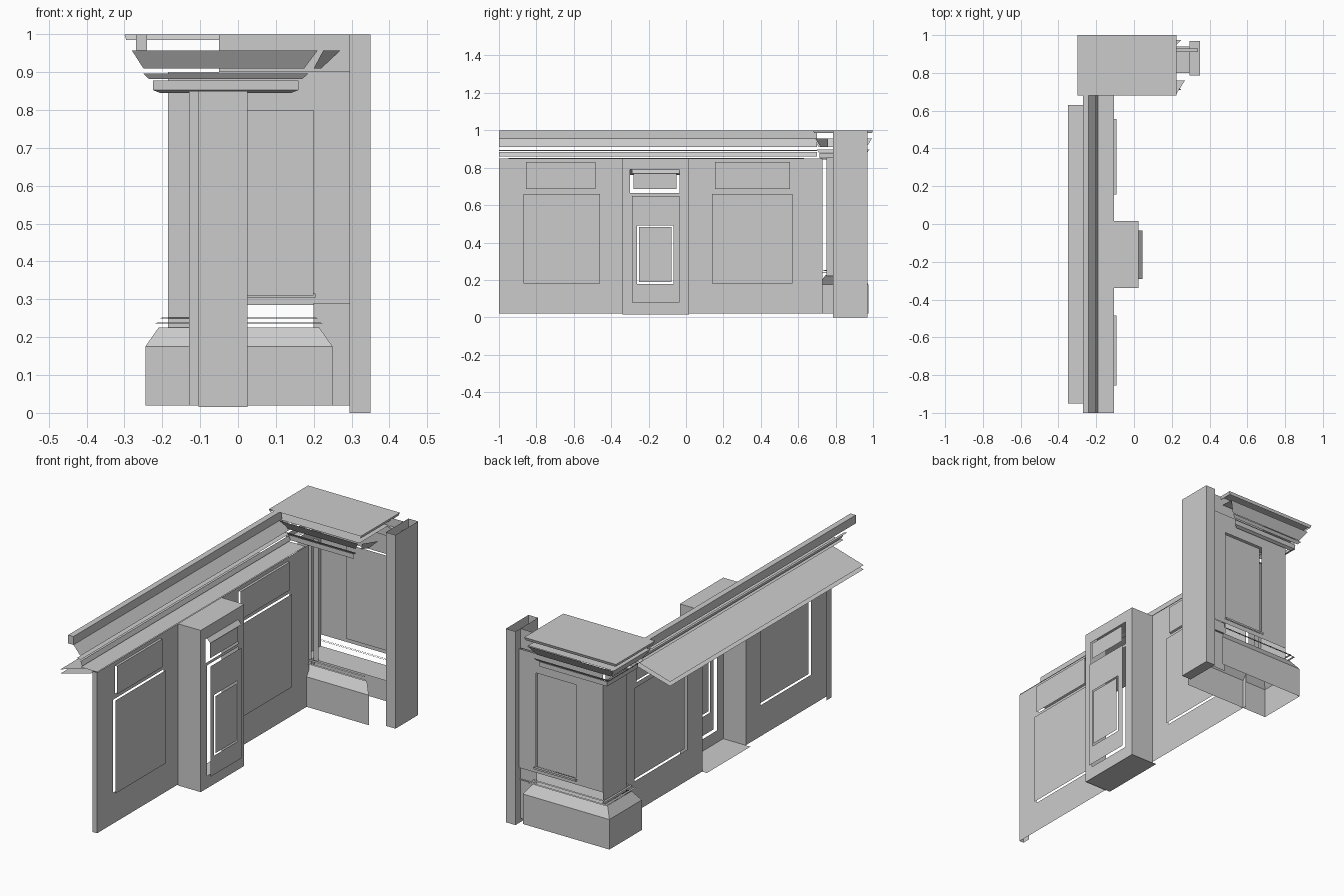
import bpy, bmesh

if "Cube" in bpy.data.objects:
    bpy.data.objects.remove(bpy.data.objects["Cube"])


def make(name, faces):
    """Build an object from a list of polygons given as point lists."""
    bm = bmesh.new()
    for f in faces:
        bm.faces.new([bm.verts.new(p) for p in f])
    bmesh.ops.remove_doubles(bm, verts=bm.verts, dist=0.0005)
    me = bpy.data.meshes.new(name)
    bm.to_mesh(me)
    bm.free()
    ob = bpy.data.objects.new(name, me)
    bpy.context.collection.objects.link(ob)
    return ob


def frame(name, axis, at, rect, holes=()):
    """Flat sheet at x or y = at, with rectangular openings (u0, u1, z0, z1)."""
    us = sorted({u for r in [rect, *holes] for u in r[:2]})
    zs = sorted({z for r in [rect, *holes] for z in r[2:]})
    pt = (lambda u, z: (at, u, z)) if axis == 'x' else (lambda u, z: (u, at, z))
    faces = []
    for a, b in zip(us, us[1:]):
        for c, d in zip(zs, zs[1:]):
            u, z = (a + b) / 2, (c + d) / 2
            if not any(h[0] < u < h[1] and h[2] < z < h[3] for h in holes):
                faces.append([pt(a, c), pt(b, c), pt(b, d), pt(a, d)])
    ob = make(name, faces)
    bm = bmesh.new()
    bm.from_mesh(ob.data)
    bmesh.ops.recalc_face_normals(bm, faces=bm.faces)
    bm.to_mesh(ob.data)
    bm.free()
    return ob


def strip(name, profile, y0, y1):
    """Open (x, z) profile drawn out along y."""
    return make(name, [[(a[0], y0, a[1]), (b[0], y0, b[1]), (b[0], y1, b[1]), (a[0], y1, a[1])]
                       for a, b in zip(profile, profile[1:])])


def moulding(name, rings, sides='FLB'):
    """Skin between stacked rectangles (x0, x1, y0, y1, z) on the chosen sides."""
    faces = []
    for lo, hi in zip(rings, rings[1:]):
        c = [[(r[0], r[2], r[4]), (r[1], r[2], r[4]), (r[1], r[3], r[4]), (r[0], r[3], r[4])]
             for r in (lo, hi)]
        for i, s in enumerate('FRBL'):
            if s in sides:
                j = (i + 1) % 4
                faces.append([c[0][i], c[0][j], c[1][j], c[1][i]])
    return make(name, faces)


def flat(name, x0, x1, y0, y1, z):
    return make(name, [[(x0, y0, z), (x1, y0, z), (x1, y1, z), (x0, y1, z)]])


# Long wall in two bays, either side of the pilaster
bays = [((-1, -.34, .02, .85), (-.87, -.46, .18, .66), (-.855, -.485, .685, .83)),
        ((.015, .73, .02, .85), (.14, .57, .18, .66), (.155, .555, .685, .83))]
for k, (bay, low, up) in enumerate(bays):
    frame(f"wall_bay_{k}", 'x', -.105, bay, [low, up])
    frame(f"lower_panel_{k}", 'x', -.09, low)
    frame(f"upper_panel_{k}", 'x', -.093, up)
    make(f"upper_panel_return_{k}", [
        [(-.105, up[0], up[3]), (-.105, up[1], up[3]), (-.093, up[1], up[3]), (-.093, up[0], up[3])]])
make("wall_end", [[(-.13, -1, .02), (-.105, -1, .02), (-.105, -1, .85), (-.13, -1, .85)]])
frame("wall_end_back", 'x', -.13, (-1, -.96, .02, .85))

# Pilaster box with panelled face
moulding("pilaster_sides", [(-.105, .025, -.34, .015, .015), (-.105, .025, -.34, .015, .85)], 'FB')
low, up, inner = (-.29, -.035, .08, .65), (-.3, -.035, .665, .79), (-.262, -.068, .178, .492)
frame("pilaster_face", 'x', .025, (-.34, .015, .015, .85), [low, up])
flat("pilaster_top", -.105, .025, -.34, .015, .85)
flat("pilaster_floor", -.13, .025, -.34, .015, .018)
frame("pilaster_panel", 'x', .045, low, [inner])
frame("pilaster_inner_panel", 'x', .047, (-.252, -.078, .188, .482))
frame("pilaster_upper_panel", 'x', .035, (-.28, -.05, .685, .77))
make("pilaster_upper_hood", [[(.025, -.29, .79), (.025, -.035, .79), (.045, -.035, .77), (.045, -.29, .77)]])

# Sloped counter sheets and flat ledge
strip("counter_top", [(-.35, .782), (-.11, .852)], -.95, .63)
strip("counter_underside", [(-.35, .76), (-.105, .828)], -.95, .63)
strip("counter_ledge", [(-.2, .853), (-.105, .853)], -1, .7)

# Rail above the counter
strip("rail_cap", [(-.27, .957), (-.27, 1), (-.24, 1), (-.24, .957)], -1, .7)
make("rail_cap_end", [[(-.27, -1, .957), (-.24, -1, .957), (-.24, -1, 1), (-.27, -1, 1)]])
strip("rail_cove", [(-.24, .957), (-.2, .91)], -1, .7)
strip("rail_bead", [(-.22, .895), (-.2, .89)], -1, .7)
strip("rail_fillet", [(-.2, .883), (-.19, .86)], -1, .7)

# Corner pillar: side wall, panelled back and base
frame("pillar_left_side", 'x', -.185, (.75, .94, .22, .855))
panel = (-.03, .2, .31, .8)
frame("pillar_back", 'y', .94, (-.185, .295, .285, .9), [panel])
frame("pillar_back_panel", 'y', .925, panel)
moulding("pillar_panel_trim", [(-.035, .205, .935, .95, .305), (-.035, .205, .935, .95, .315)], 'FRBL')
frame("pillar_back_upper", 'y', .93, (-.05, .295, .9, 1))
frame("pillar_front_stile", 'y', .75, (-.185, -.105, .22, .85))
frame("pillar_inner_stile", 'y', .8, (-.13, -.1, .22, .85))
moulding("plinth", [(-.245, .25, .71, .975, .02), (-.245, .25, .71, .975, .175),
                    (-.21, .215, .745, .94, .225)])
frame("plinth_filler", 'y', .93, (.2, .295, .02, .29))
flat("plinth_ledge", -.185, .295, .8, .94, .225)

# Thin base beads, neck mouldings and crown
for k, (d, z) in enumerate([(.03, .236), (.018, .249)]):
    e = d - .008
    moulding(f"base_bead_{k}", [(-.19 - d, .195 + d, .75 - d, .94 + d, z),
                                (-.19 - e, .195 + e, .75 - e, .94 + e, z + .003)])
moulding("neck_moulding", [(-.205, .14, .73, .95, .845), (-.225, .16, .715, .965, .853),
                           (-.225, .16, .715, .965, .878)])
moulding("neck_bead", [(-.235, .17, .71, .97, .882), (-.25, .185, .7, .98, .896)])
moulding("crown", [(-.25, .175, .71, .965, .91), (-.28, .21, .68, .995, .957)], 'FLB')
flat("crown_shelf", -.28, .21, .69, .99, .957)
make("crown_right_return", [
    [(.2, .72, .91), (.22, .76, .91), (.27, .76, .957), (.225, .69, .957)],
    [(.22, .91, .957), (.34, .91, .957), (.34, .93, .957), (.22, .93, .957)]])
flat("pillar_cap", -.3, .225, .68, 1, 1)
moulding("cap_edge", [(-.295, .22, .685, .995, .985), (-.3, .225, .68, 1, 1)], 'RLB')

# Tall end post, open at the top
moulding("end_post", [(.295, .35, .785, .97, 0), (.295, .35, .785, .97, 1)], 'FRBL')
flat("end_post_base", .295, .35, .785, .97, 0)
